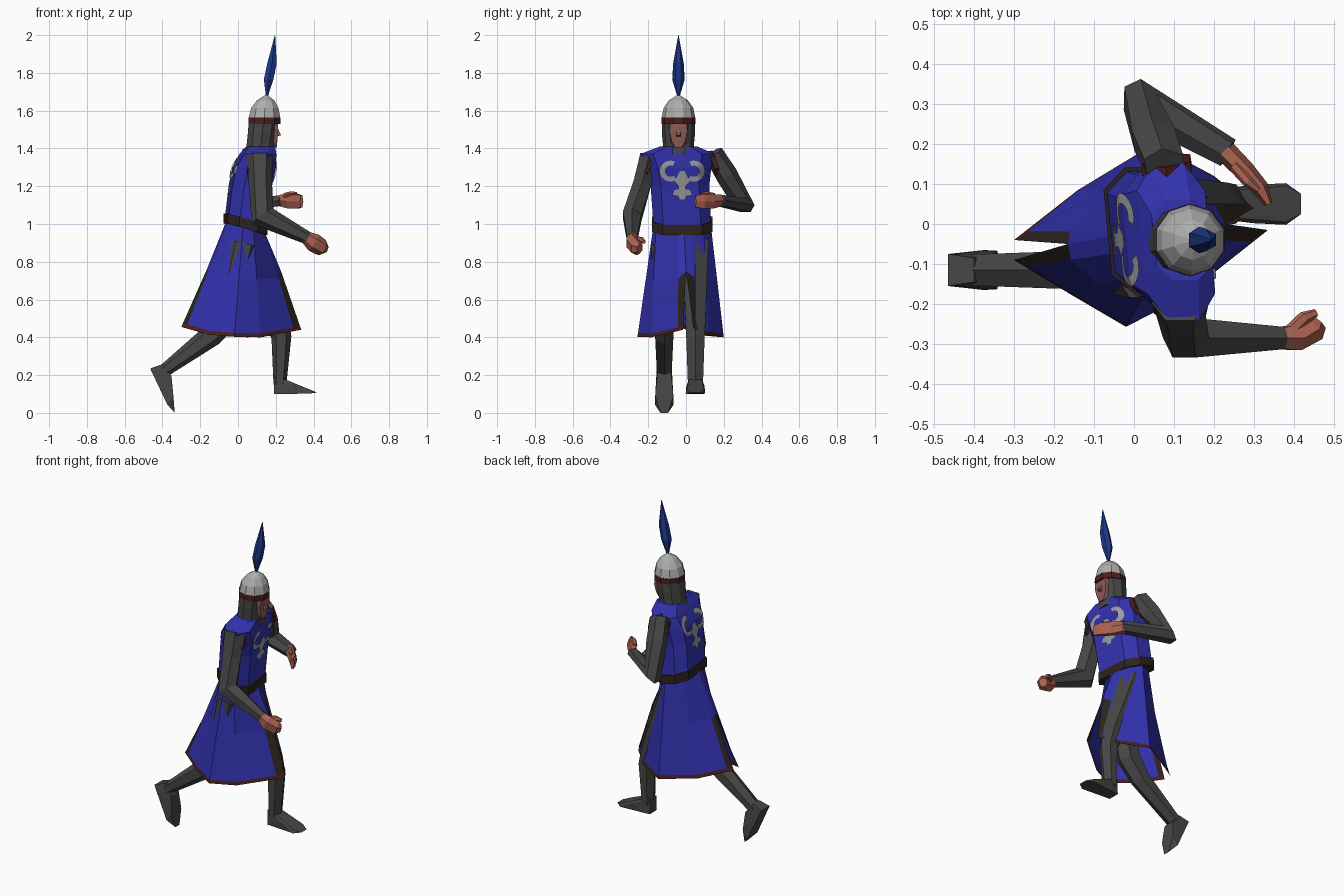
import bpy, bmesh, math
from mathutils import Vector as V

if "Cube" in bpy.data.objects:
    bpy.data.objects.remove(bpy.data.objects["Cube"])

def mat(name, r, g, b):
    m = bpy.data.materials.new(name)
    m.diffuse_color = (r, g, b, 1)
    m.use_nodes = True
    m.node_tree.nodes["Principled BSDF"].inputs["Base Color"].default_value = m.diffuse_color
    return m

BLUE = mat("blue cloth", .032, .032, .43)
MAIL = mat("dark mail", .062, .062, .062)
STEEL = mat("helmet steel", .42, .42, .42)
RED = mat("dark red trim", .07, .014, .012)
BROWN = mat("belt brown", .026, .017, .012)
SKIN = mat("hand skin", .40, .12, .08)
FACE = mat("face skin", .27, .105, .09)
PLUME = mat("plume blue", .012, .04, .25)
SILVER = mat("emblem grey", .34, .34, .34)

def build(name, verts, faces, mats, idx=None, recalc=True):
    me = bpy.data.meshes.new(name)
    me.from_pydata([tuple(v) for v in verts], [], faces)
    for m in mats:
        me.materials.append(m)
    if idx:
        for p, i in zip(me.polygons, idx):
            p.material_index = i
    bm = bmesh.new()
    bm.from_mesh(me)
    bmesh.ops.remove_doubles(bm, verts=bm.verts, dist=.0005)
    if recalc:
        bmesh.ops.recalc_face_normals(bm, faces=bm.faces)
    bm.to_mesh(me)
    bm.free()
    ob = bpy.data.objects.new(name, me)
    bpy.context.collection.objects.link(ob)
    return ob

def loft(name, rings, m):
    n = len(rings[0])
    verts = [v for r in rings for v in r]
    faces = [(i*n+j, i*n+(j+1) % n, (i+1)*n+(j+1) % n, (i+1)*n+j)
             for i in range(len(rings)-1) for j in range(n)]
    faces += [tuple(range(n))[::-1], tuple(range(len(verts)-n, len(verts)))]
    return build(name, verts, faces, [m])

def tube(name, pts, m, ref=(0, 1, 0), sides=6):
    """Faceted limb: pts are x, y, z, radius in the bend plane, radius along ref."""
    P = [V(p[:3]) for p in pts]
    rings = []
    for i, p in enumerate(pts):
        t = V()
        if i > 0:
            t += (P[i]-P[i-1]).normalized()
        if i < len(P)-1:
            t += (P[i+1]-P[i]).normalized()
        t.normalize()
        v = V(ref)
        v = (v - t*v.dot(t)).normalized()
        u = v.cross(t)
        rings.append([P[i] + u*p[3]*math.cos(a) + v*p[4]*math.sin(a)
                      for a in (math.tau*k/sides for k in range(sides))])
    return loft(name, rings, m)

def stack(name, rows, m, sides, cy=-.04):
    """Upright loft: rows are centre x, z, radius x, radius y."""
    return loft(name, [[V((x+a*math.cos(math.tau*(k+.5)/sides),
                           cy+b*math.sin(math.tau*(k+.5)/sides), z))
                        for k in range(sides)] for x, z, a, b in rows], m)

def hull(name, pairs, cy, m):
    """Convex block from x, z, half-width points mirrored about y = cy."""
    bm = bmesh.new()
    for x, z, w in pairs:
        for s in (-1, 1):
            bm.verts.new((x, cy+s*w, z))
    bmesh.ops.remove_doubles(bm, verts=bm.verts, dist=.0005)
    bmesh.ops.convex_hull(bm, input=bm.verts)
    me = bpy.data.meshes.new(name)
    bm.to_mesh(me)
    bm.free()
    me.materials.append(m)
    bpy.context.collection.objects.link(bpy.data.objects.new(name, me))

# Torso: flat-chested octagon sections, right shoulder swung forward
TORSO = [(1.00, .04, .10, -.02, .152, .3), (1.20, .065, .105, -.032, .155, 0),
         (1.30, .085, .105, -.038, .172, 0), (1.37, .105, .085, -.045, .198, 0),
         (1.41, .12, .07, -.04, .10, 0)]
SEC = [(1, .65), (.45, 1), (-.45, 1), (-1, .65), (-1, -.65), (-.45, -1), (.45, -1), (1, -.65)]
YAW = .1

def section(z, cx, dx, cy, dy, tilt, grow=1.0):
    return [V((cx+a*dx*grow-YAW*b*dy, cy+b*dy*grow, z-tilt*a*dx)) for a, b in SEC]

loft("tunic_torso", [section(*r) for r in TORSO], BLUE)
loft("belt", [section(z, .04, .102, -.02, .155, .3, 1.04) for z in (.972, 1.025)], BROWN)

# Emblem: curved wings, body and tail laid just over chest and back
def on_torso(y, z, s):
    for lo, hi in zip(TORSO, TORSO[1:]):
        if z <= hi[0]:
            break
    f = (z-lo[0])/(hi[0]-lo[0])
    cx, dx, cy, dy = (lo[i]+f*(hi[i]-lo[i]) for i in range(1, 5))
    a = abs(y-cy)/dy
    d = dx if a < .65 else dx*(1-.55*min(1, (a-.65)/.35))
    return V((cx+s*(d+.006)-YAW*(y-cy), y, z))

def emblem(name, s, cy, lift):
    quads = []
    for side in (-1, 1):
        arc = [math.radians(115-240*k/12) for k in range(13)]
        for a, b in zip(arc, arc[1:]):
            quads.append([(side*(.062+r*math.cos(t)), 1.28+r*math.sin(t))
                          for r, t in ((.03, a), (.056, a), (.056, b), (.03, b))])
    rows = [(1.13, .012), (1.15, .02), (1.155, .05), (1.18, .04), (1.185, .016),
            (1.2, .016), (1.225, .04), (1.25, .028), (1.28, .012)]
    for (z0, w0), (z1, w1) in zip(rows, rows[1:]):
        quads.append([(-w0, z0), (w0, z0), (w1, z1), (-w1, z1)])
    verts = [on_torso(cy+y, z+lift, s) for q in quads for y, z in q]
    faces = [tuple(range(4*i, 4*i+4))[::(1 if s > 0 else -1)] for i in range(len(quads))]
    build(name, verts, faces, [SILVER])

emblem("chest_emblem", 1, -.02, 0)
emblem("back_emblem", -1, -.04, .02)

# Skirt: flaring panels, slit front and back, brown slit edges and red hem
left = [V(p) for p in [(.30, .04, .45), (.20, .12, .41), (.05, .20, .40),
                       (-.14, .085, .41), (-.30, -.04, .455)]]
right = [V(p) for p in [(-.30, -.09, .455), (-.16, -.175, .415), (-.02, -.257, .403),
                        (.12, -.185, .40), (.335, -.015, .44)]]
STEPS = (0, .47, .965, 1)

def waist(p):
    a = math.atan2((p.y+.02)/.24, (p.x-.02)/.32)
    x = .1*math.cos(a)
    return V((.04+x, -.02+.153*math.sin(a), .99-.3*x))

def panel(name, edge):
    cols = [edge[0], edge[0].lerp(edge[1], .17)] + edge[1:-1] + [edge[-1].lerp(edge[-2], .17), edge[-1]]
    apex = {0: V((.228, .0, .75)), 1: V((-.165, -.05, .76))}
    verts = []
    for j, b in enumerate(cols):
        t = waist(b)
        end = j in (0, len(cols)-1)
        mid = apex[0 if b.x > 0 else 1] if end else t.lerp(b, STEPS[1])
        if end:
            t = V((.14, -.01, .96)) if b.x > 0 else V((-.06, -.03, 1.02))
        verts += [t, mid, mid.lerp(b, (STEPS[2]-.47)/.53), b]
    faces, idx = [], []
    for j in range(len(cols)-1):
        for i in range(3):
            faces.append((4*j+i, 4*j+i+1, 4*j+i+5, 4*j+i+4))
            trim = j in (0, len(cols)-2)
            idx.append(2 if i == 2 else 1 if trim and i == 1 else 0)
    build(name, verts, faces, [BLUE, BROWN, RED], idx, recalc=False)

panel("skirt_left", left)
panel("skirt_right", right)

# Arms and armhole trims
BEND = (.03, .057, .028)
tube("right_arm", [(.115, -.195, 1.365, .072, .055), (.118, -.23, 1.22, .062, .055),
                   (.13, -.285, 1.04, .07, .057), (.37, -.285, .925, .034, .032)], MAIL)
tube("left_arm", [(.078, .145, 1.375, .06, .05), (.05, .215, 1.26, .062, .058),
                  (.015, .305, 1.10, .065, .055), (.235, .178, 1.125, .03, .04)], MAIL, BEND)
tube("right_armhole_trim", [(.115, -.188, 1.30, .072, .077), (.115, -.212, 1.31, .068, .075)], RED, (1, 0, 0))
tube("left_armhole_trim", [(.082, .135, 1.32, .068, .072), (.08, .16, 1.328, .064, .07)], RED, (1, 0, 0))

# Hands
tube("right_hand", [(.355, -.285, .932, .032, .03), (.40, -.285, .902, .05, .036),
                    (.445, -.262, .875, .045, .036), (.46, -.245, .87, .028, .025)], SKIN)
tube("right_thumb", [(.39, -.27, .92, .018, .018), (.425, -.235, .915, .017, .016),
                     (.455, -.222, .905, .01, .01)], SKIN, (0, 0, 1))
tube("left_hand", [(.225, .185, 1.125, .028, .034), (.275, .135, 1.12, .026, .044),
                   (.315, .09, 1.12, .022, .044), (.337, .05, 1.12, .01, .036)], SKIN, (0, 0, 1))
tube("left_thumb", [(.25, .145, 1.15, .015, .016), (.285, .105, 1.163, .014, .012),
                    (.31, .085, 1.16, .008, .008)], SKIN, (0, 0, 1))

# Legs and feet in a running stride
tube("left_leg", [(.05, .05, .90, .085, .08), (.20, .05, .50, .068, .062),
                  (.23, .05, .40, .053, .056), (.222, .05, .15, .034, .046)], MAIL)
hull("left_foot", [(.19, .10, .035), (.19, .19, .03), (.255, .175, .035), (.30, .143, .048),
                   (.38, .102, .052), (.38, .122, .045), (.418, .108, .025)], .05, MAIL)
tube("right_leg", [(.03, -.115, .90, .085, .08), (-.06, -.115, .51, .075, .062),
                   (-.14, -.115, .41, .06, .055), (-.395, -.115, .22, .034, .045)], MAIL)
hull("right_foot", [(-.465, .235, .04), (-.40, .258, .03), (-.352, .195, .038),
                    (-.342, .09, .048), (-.375, .045, .05), (-.335, .0, .02)], -.115, MAIL)

# Head: mail hood, face, nose, helmet and plume
stack("mail_hood", [(.115, 1.37, .085, .09), (.12, 1.42, .078, .082),
                    (.128, 1.48, .08, .088), (.135, 1.54, .082, .088)], MAIL, 10)
hull("face", [(.17, 1.535, .055), (.17, 1.41, .035), (.213, 1.535, .045), (.213, 1.49, .047),
              (.208, 1.44, .036), (.205, 1.405, .016)], -.04, FACE)
hull("nose", [(.205, 1.52, .006), (.205, 1.462, .016), (.228, 1.47, .008)], -.04, FACE)
stack("helmet_band", [(.14, 1.53, .088, .09), (.14, 1.565, .09, .091)], RED, 10)
stack("helmet_dome", [(.14, 1.56, .089, .09), (.142, 1.615, .076, .078),
                      (.146, 1.655, .048, .05), (.15, 1.683, .006, .006)], STEEL, 10)
stack("plume", [(.153, 1.675, .006, .006), (.162, 1.765, .029, .033),
                (.18, 1.85, .029, .028), (.196, 2.0, .001, .001)], PLUME, 6)
